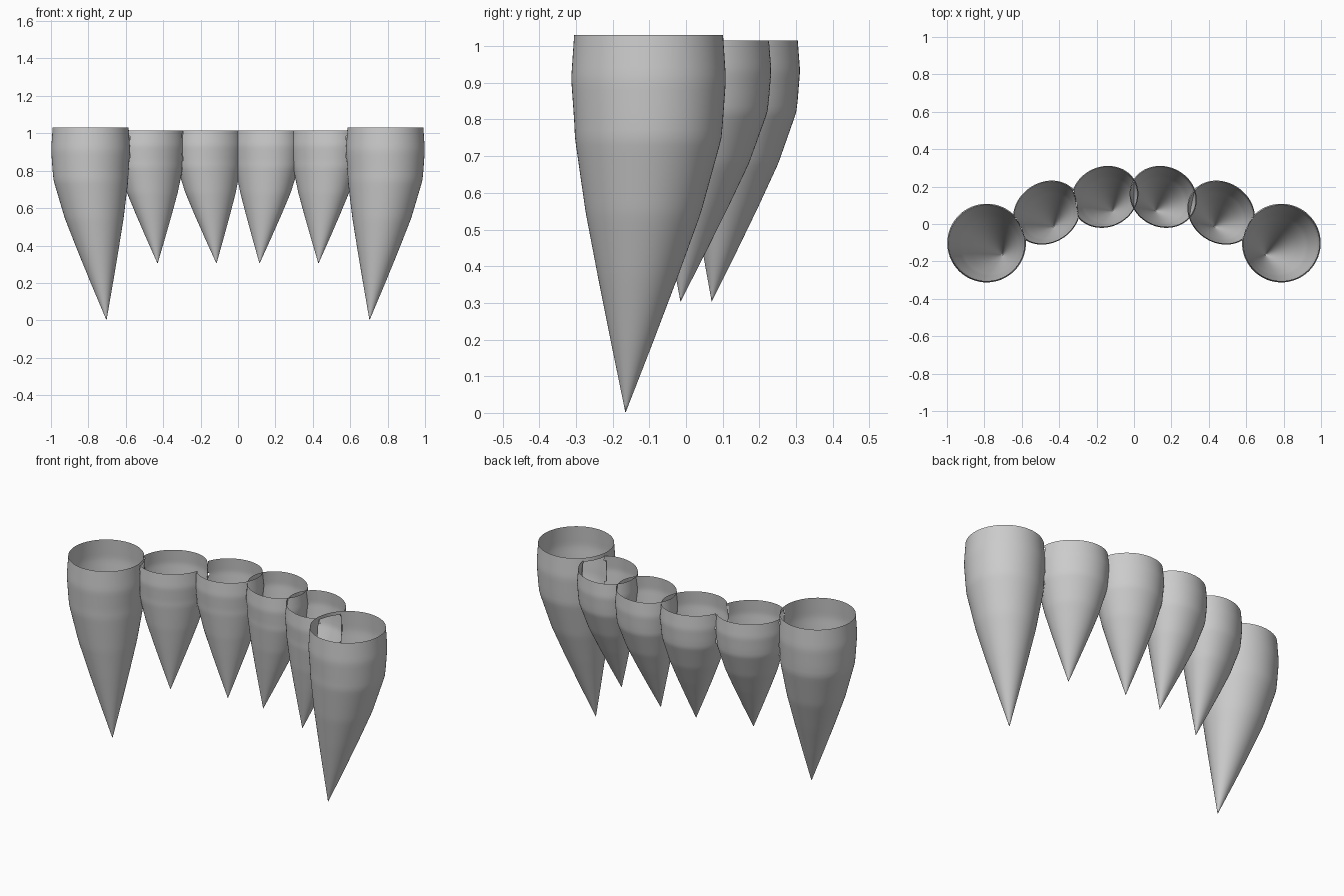
import bpy, bmesh
from math import sin, cos, pi, radians

if "Cube" in bpy.data.objects:
    bpy.data.objects.remove(bpy.data.objects["Cube"])

# relative radius along the height of every tooth (0 = tip, 1 = rim)
PROFILE = [(0, 0), (.186, .27), (.363, .52), (.53, .745), (.725, .945), (.885, 1), (1, .962)]
SEGS, ROWS = 72, 48

# name: centre, tip, radii, turn, bottom z, top z (right-hand side)
TEETH = {
    "inner_tooth": ((.156, .145), (.115, .07), (.184, .162), -25, .303, 1.015),
    "outer_tooth": ((.466, .061), (.43, -.015), (.19, .162), -35, .303, 1.015),
    "canine_tooth": ((.788, -.102), (.703, -.165), (.211, .211), 0, 0, 1.03),
}


def radius(t):
    for (t0, r0), (t1, r1) in zip(PROFILE, PROFILE[1:]):
        if t <= t1:
            return r0 + (r1 - r0) * (t - t0) / (t1 - t0)
    return PROFILE[-1][1]


def point(spec, t, a):
    c, tip, rad, turn, z0, z1 = spec
    r, w = radius(t), radians(turn)
    u, v = rad[0] * r * cos(a), rad[1] * r * sin(a)
    f = min(r / .962, 1)
    return (tip[0] + (c[0] - tip[0]) * f + u * cos(w) - v * sin(w),
            tip[1] + (c[1] - tip[1]) * f + u * sin(w) + v * cos(w),
            z0 + (z1 - z0) * t)


def inside(spec, p):
    c, tip, rad, turn, z0, z1 = spec
    t = (p.z - z0) / (z1 - z0)
    if not 0 < t <= 1:
        return False
    r, w = radius(t), radians(turn)
    f = min(r / .962, 1)
    x = p.x - tip[0] - (c[0] - tip[0]) * f
    y = p.y - tip[1] - (c[1] - tip[1]) * f
    u, v = x * cos(w) + y * sin(w), -x * sin(w) + y * cos(w)
    return (u / rad[0]) ** 2 + (v / rad[1]) ** 2 < r * r


def tooth(name, side, neighbours):
    spec = TEETH[name]
    bm = bmesh.new()
    tip = bm.verts.new(point(spec, 0, 0))
    rings = [[bm.verts.new(point(spec, i / ROWS, 2 * pi * k / SEGS)) for k in range(SEGS)]
             for i in range(1, ROWS + 1)]
    for k in range(SEGS):
        n = (k + 1) % SEGS
        bm.faces.new((tip, rings[0][n], rings[0][k]))
        for a, b in zip(rings, rings[1:]):
            bm.faces.new((a[k], a[n], b[n], b[k]))
    # open the walls where fused neighbours overlap
    cut = [f for f in bm.faces
           if any(inside(TEETH[o], f.calc_center_median()) for o in neighbours)]
    bmesh.ops.delete(bm, geom=cut, context='FACES')
    if side < 0:
        for v in bm.verts:
            v.co.x *= -1
        bmesh.ops.reverse_faces(bm, faces=bm.faces[:])
    for f in bm.faces:
        f.smooth = True
    label = name + ("_left" if side < 0 else "_right")
    me = bpy.data.meshes.new(label)
    bm.to_mesh(me)
    bm.free()
    bpy.context.collection.objects.link(bpy.data.objects.new(label, me))


# right half: inner tooth stays whole; left half: all three are fused
for side in (-1, 1):
    fused = side < 0
    tooth("inner_tooth", side, ["outer_tooth"] if fused else [])
    tooth("outer_tooth", side, ["inner_tooth", "canine_tooth"] if fused else ["canine_tooth"])
    tooth("canine_tooth", side, ["outer_tooth"])
